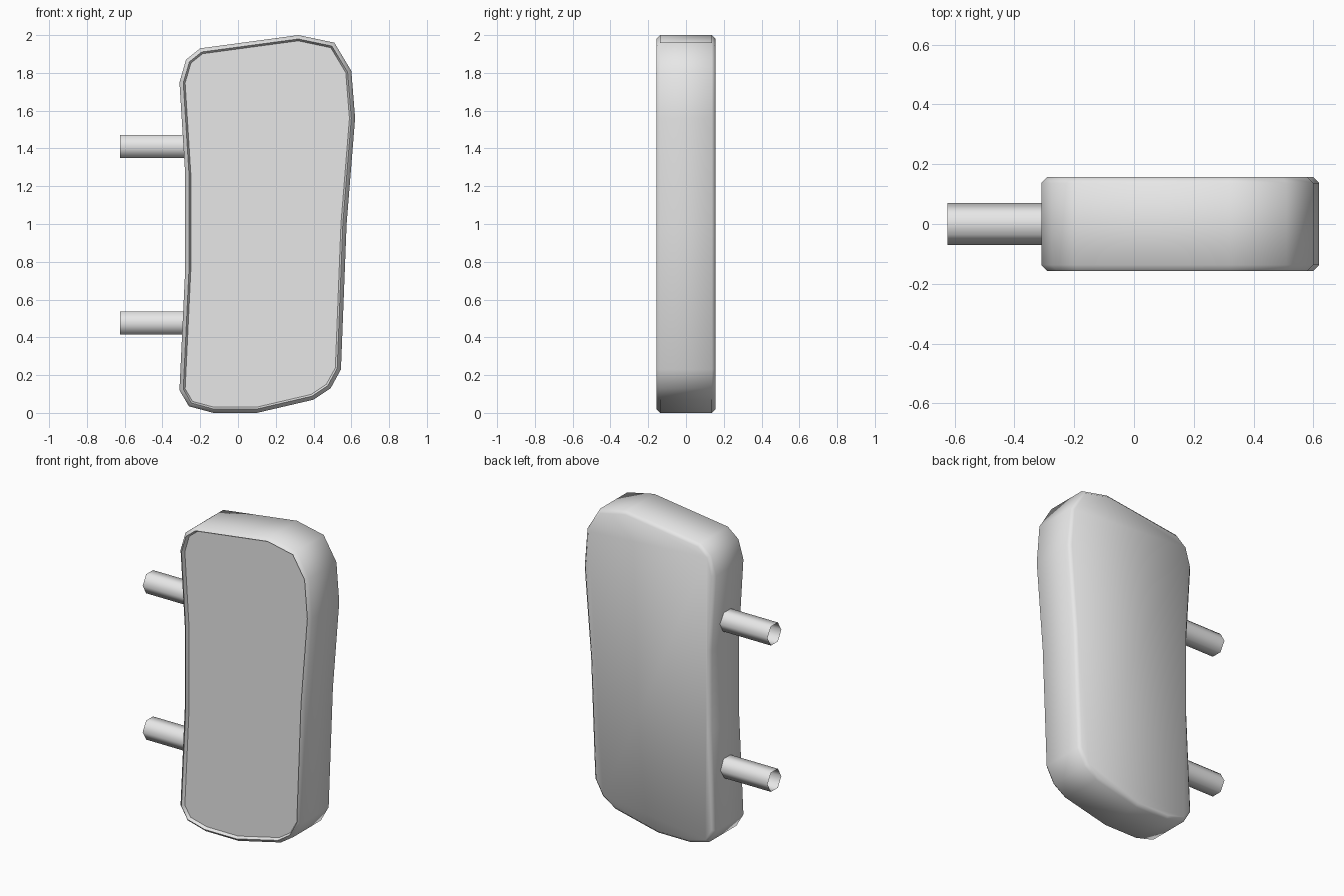
import bpy
import bmesh
import math
from mathutils import Vector

cube = bpy.data.objects.get("Cube")
if cube:
    bpy.data.objects.remove(cube, do_unlink=True)


def make_material(name, value):
    mat = bpy.data.materials.new(name)
    mat.use_nodes = True
    colour = (value, value, value, 1)
    mat.diffuse_color = colour
    mat.node_tree.nodes["Principled BSDF"].inputs["Base Color"].default_value = colour
    return mat


grey = make_material("light grey", 0.8)

# Housing outline (x, z), clockwise from the upper inner corner
OUTLINE = [Vector(p) for p in (
    (-0.31, 1.75), (-0.275, 1.87), (-0.2, 1.93), (0.32, 2.0), (0.51, 1.96),
    (0.6, 1.81), (0.62, 1.56), (0.575, 1.0), (0.545, 0.23), (0.49, 0.13),
    (0.4, 0.07), (0.1, 0), (-0.13, 0), (-0.26, 0.035), (-0.31, 0.12),
    (-0.28, 0.75), (-0.28, 1.27))]


def inset(points, dist):
    """Move every side of a clockwise outline inward by dist."""
    result = []
    for i, p in enumerate(points):
        a = (p - points[i - 1]).normalized()
        b = (points[(i + 1) % len(points)] - p).normalized()
        na, nb = Vector((a.y, -a.x)), Vector((b.y, -b.x))
        result.append(p + (na + nb) * dist / (1 + na.dot(nb)))
    return result


def finish(name, bm, angle):
    bmesh.ops.recalc_face_normals(bm, faces=bm.faces)
    mesh = bpy.data.meshes.new(name)
    bm.to_mesh(mesh)
    bm.free()
    mesh.materials.append(grey)
    obj = bpy.data.objects.new(name, mesh)
    bpy.context.collection.objects.link(obj)
    bpy.ops.object.select_all(action='DESELECT')
    obj.select_set(True)
    bpy.context.view_layer.objects.active = obj
    bpy.ops.object.shade_smooth_by_angle(angle=math.radians(angle))
    return obj


# Housing: chamfered back, straight wall, chamfered rim, recessed front pane
SECTION = [(0.157, 0.02), (0.137, 0), (-0.137, 0), (-0.157, 0.02), (-0.137, 0.03)]
bm = bmesh.new()
rings = [[bm.verts.new((p.x, y, p.y)) for p in inset(OUTLINE, d)] for y, d in SECTION]
for r, s in zip(rings, rings[1:]):
    for i in range(len(r)):
        bm.faces.new((r[i - 1], r[i], s[i], s[i - 1]))
bm.faces.new(rings[0])
bm.faces.new(rings[-1])
finish("mirror_housing", bm, 60)

# Two open hexagonal mounting tubes
for name, z in (("upper_mount_tube", 1.41), ("lower_mount_tube", 0.475)):
    bm = bmesh.new()
    bmesh.ops.create_cone(bm, cap_ends=False, segments=6,
                          radius1=0.07, radius2=0.07, depth=0.37)
    tube = finish(name, bm, 70)
    tube.rotation_euler.y = math.pi / 2
    tube.location = (-0.44, 0, z)
